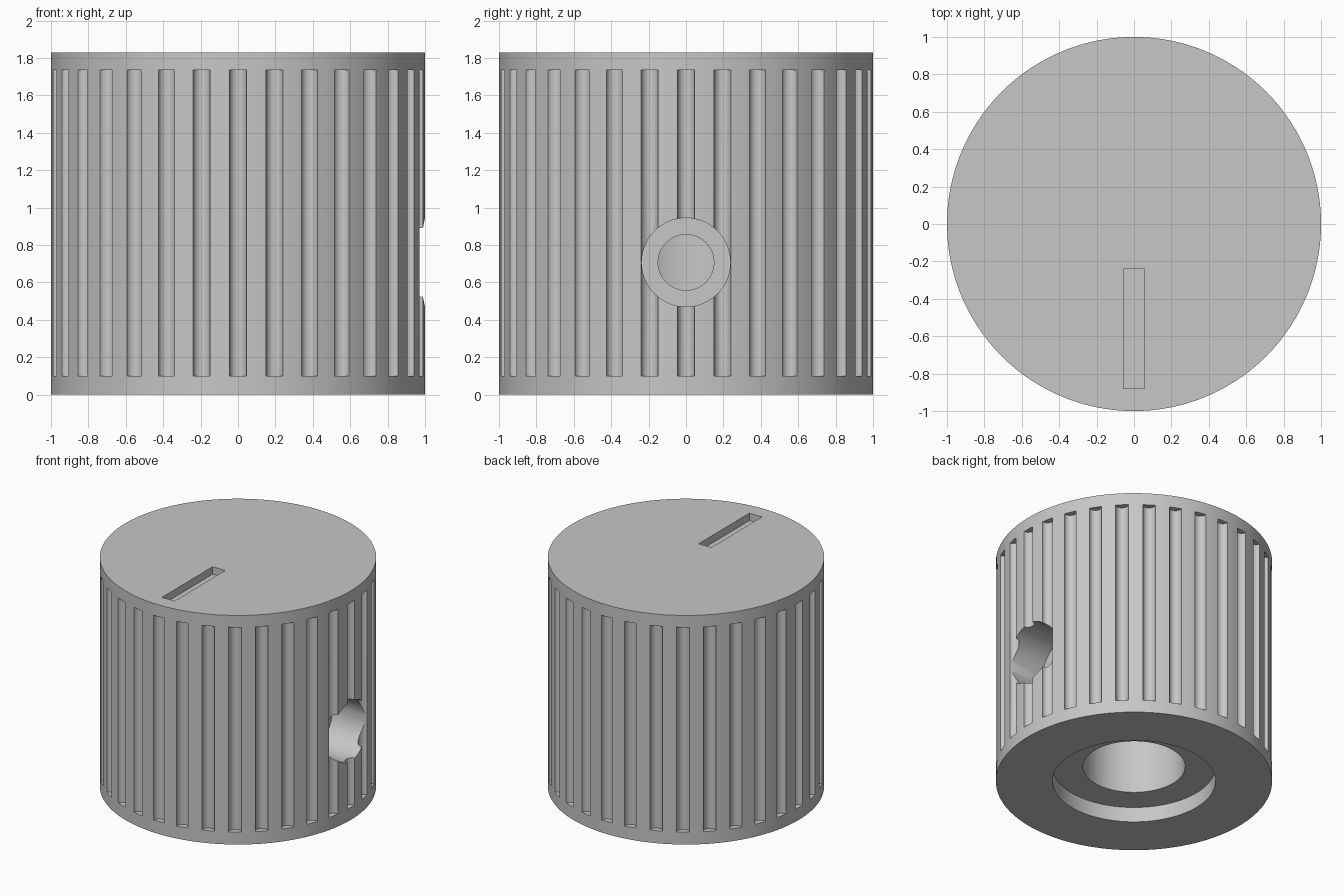
import bpy
import math
from math import cos, sin, pi

default = bpy.data.objects.get("Cube")
if default:
    bpy.data.objects.remove(default, do_unlink=True)

HEIGHT = 1.83
GROOVES = 32
SCREW_Z = 0.707


def make_material(name, color):
    mat = bpy.data.materials.new(name)
    mat.use_nodes = True
    mat.diffuse_color = color
    mat.node_tree.nodes["Principled BSDF"].inputs["Base Color"].default_value = color
    return mat


def cylinder_z(name, radius, z0, z1, x=0, y=0, sides=128):
    bpy.ops.mesh.primitive_cylinder_add(
        vertices=sides, radius=radius, depth=z1 - z0, location=(x, y, (z0 + z1) / 2))
    obj = bpy.context.object
    obj.name = name
    return obj


def cylinder_x(name, radius, x0, x1, z, sides=64):
    bpy.ops.mesh.primitive_cylinder_add(
        vertices=sides, radius=radius, depth=x1 - x0,
        location=((x0 + x1) / 2, 0, z), rotation=(0, pi / 2, 0))
    obj = bpy.context.object
    obj.name = name
    return obj


def box(name, x0, x1, y0, y1, z0, z1):
    bpy.ops.mesh.primitive_cube_add(
        size=1, location=((x0 + x1) / 2, (y0 + y1) / 2, (z0 + z1) / 2))
    obj = bpy.context.object
    obj.name = name
    obj.scale = (x1 - x0, y1 - y0, z1 - z0)
    return obj


def cut(target, cutter):
    cutter.hide_render = True
    mod = target.modifiers.new("cut", 'BOOLEAN')
    mod.operation = 'DIFFERENCE'
    mod.solver = 'EXACT'
    mod.object = cutter
    bpy.context.view_layer.update()
    bpy.ops.object.select_all(action='DESELECT')
    target.select_set(True)
    bpy.context.view_layer.objects.active = target
    bpy.ops.object.modifier_apply(modifier=mod.name)
    bpy.data.objects.remove(cutter, do_unlink=True)


# Solid knob body
knob = cylinder_z("knob_body", 1, 0, HEIGHT, sides=192)
knob.data.materials.append(make_material("light grey", (0.57, 0.57, 0.57, 1)))

# Ring of rounded grip grooves, joined into one cutter
grooves = []
for i in range(GROOVES):
    a = 2 * pi * i / GROOVES
    grooves.append(cylinder_z("groove_cutter", 0.046, 0.1, 1.735, cos(a), sin(a), 24))
bpy.ops.object.select_all(action='DESELECT')
for g in grooves:
    g.select_set(True)
bpy.context.view_layer.objects.active = grooves[0]
bpy.ops.object.join()
cut(knob, bpy.context.object)

# Shaft bore with a wide recess underneath
cut(knob, cylinder_z("recess_cutter", 0.59, -0.2, 0.12))
cut(knob, cylinder_z("bore_cutter", 0.37, -0.2, 1.3))

# Stepped set-screw hole on the left side
cut(knob, cylinder_x("screw_head_cutter", 0.237, 0.67, 1.2, SCREW_Z))
cut(knob, cylinder_x("screw_hole_cutter", 0.149, 0.1, 1.2, SCREW_Z))

# Pointer slot in the top face
cut(knob, box("pointer_cutter", -0.056, 0.056, -0.88, -0.24, HEIGHT - 0.06, HEIGHT + 0.1))

# Smooth walls, crisp rims
bpy.ops.object.select_all(action='DESELECT')
knob.select_set(True)
bpy.context.view_layer.objects.active = knob
bpy.ops.object.shade_smooth_by_angle(angle=math.radians(30))
